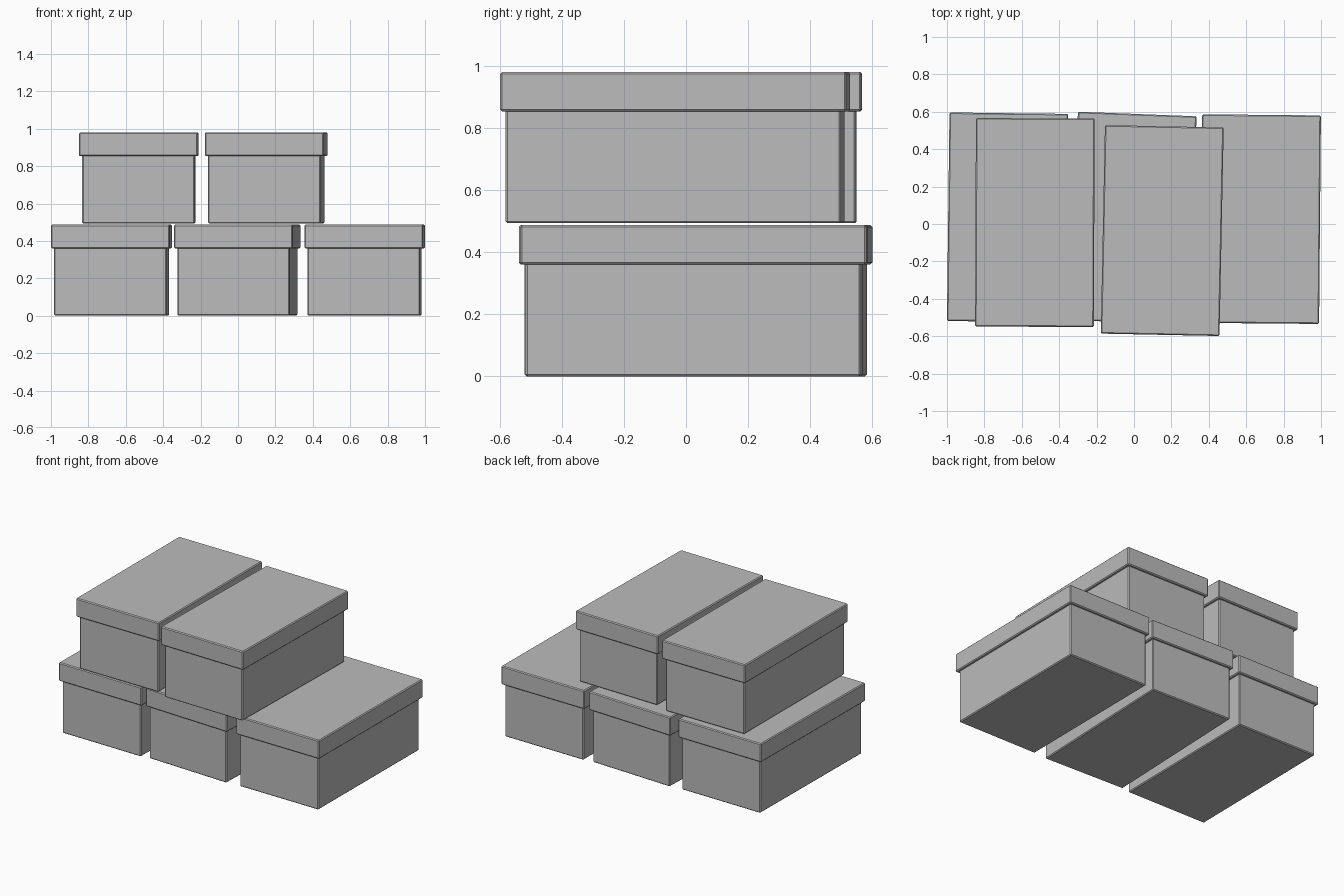
import bpy
import bmesh
from math import radians
from mathutils import Matrix, Vector

if "Cube" in bpy.data.objects:
    bpy.data.objects.remove(bpy.data.objects["Cube"], do_unlink=True)

grey = bpy.data.materials.new("plain grey cardboard")
grey.use_nodes = True
grey.diffuse_color = (0.5, 0.5, 0.5, 1)
grey.node_tree.nodes["Principled BSDF"].inputs["Base Color"].default_value = (0.5, 0.5, 0.5, 1)

WIDTH, LENGTH, HEIGHT = 0.635, 1.115, 0.487
LID_BOTTOM, OVERHANG, BEVEL = 0.36, 0.017, 0.006
UPPER_Z = 0.493


def block(name, size, z_low, place):
    """Softly bevelled block standing at z_low in the box's own space."""
    bm = bmesh.new()
    bmesh.ops.create_cube(bm, size=1)
    bmesh.ops.scale(bm, vec=size, verts=bm.verts)
    bmesh.ops.translate(bm, vec=(0, 0, z_low + size[2] / 2), verts=bm.verts)
    mesh = bpy.data.meshes.new(name)
    bm.to_mesh(mesh)
    bm.free()
    mesh.materials.append(grey)
    obj = bpy.data.objects.new(name, mesh)
    bpy.context.collection.objects.link(obj)
    obj.matrix_world = place
    bevel = obj.modifiers.new("Soft edges", "BEVEL")
    bevel.width = BEVEL
    bevel.segments = 1
    return obj


def shoe_box(name, x, y, z, turn):
    """Box body with an overhanging lid, slightly turned on the pile."""
    place = Matrix.Translation(Vector((x, y, z))) @ Matrix.Rotation(radians(turn), 4, "Z")
    body = (WIDTH - 2 * OVERHANG, LENGTH - 2 * OVERHANG, LID_BOTTOM + 0.03)
    block(name + "_body", body, 0, place)
    block(name + "_lid", (WIDTH, LENGTH, HEIGHT - LID_BOTTOM), LID_BOTTOM, place)


# Lower row of three boxes
shoe_box("lower_right_box", -0.676, 0.035, 0, -0.7)
shoe_box("lower_middle_box", -0.004, 0.031, 0, -2.2)
shoe_box("lower_left_box", 0.677, 0.026, 0, -0.5)

# Upper row of two boxes
shoe_box("upper_right_box", -0.53, 0.008, UPPER_Z, -0.25)
shoe_box("upper_left_box", 0.151, -0.035, UPPER_Z, -1.15)
